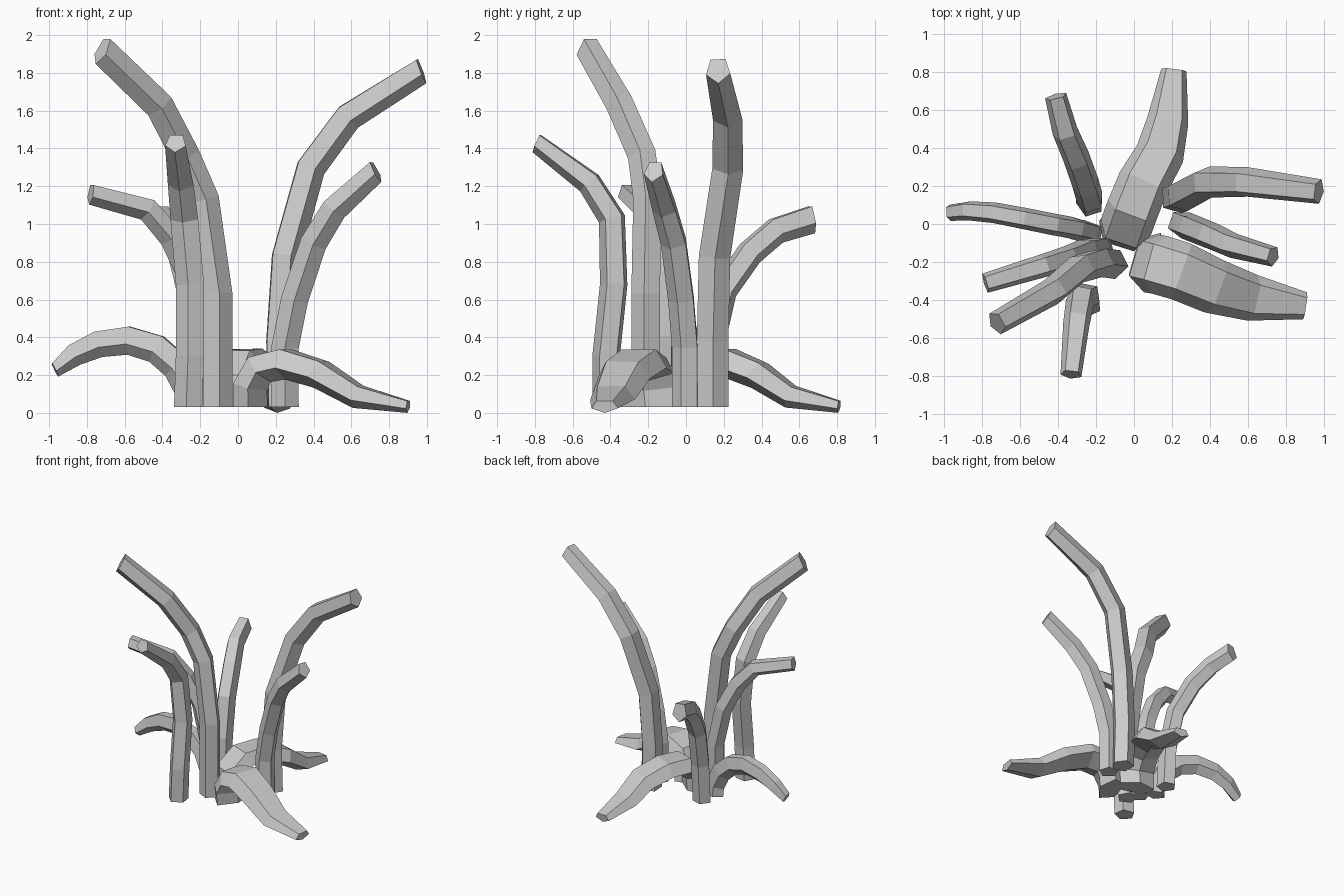
import bpy
import bmesh
from math import cos, sin, radians
from mathutils import Vector

cube = bpy.data.objects.get("Cube")
if cube:
    bpy.data.objects.remove(cube, do_unlink=True)

# Single plain grey
grey = bpy.data.materials.new("stem_grey")
grey.use_nodes = True
colour = (0.6, 0.6, 0.6, 1)
grey.diffuse_color = colour
grey.node_tree.nodes["Principled BSDF"].inputs["Base Color"].default_value = colour

SIDES = 5
UP = Vector((0, 0, 1))


def make_stem(name, path, base_size, tip_size):
    """Sweep a tapering five-sided section along a path.

    Sizes are (half width, half thickness); the flat side faces inward and up.
    """
    points = [Vector(p) for p in path]
    last = len(points) - 1
    heading = points[last] - points[0]
    heading.z = 0
    side = UP.cross(heading.normalized())
    bm = bmesh.new()
    rings = []
    for i, point in enumerate(points):
        # Average the neighbouring directions so each joint is mitred
        before = (point - points[max(i - 1, 0)]).normalized()
        after = (points[min(i + 1, last)] - point).normalized()
        tangent = UP if i == 0 else (before + after).normalized()
        if i == last:
            # The tip is cut nearer to upright than square across
            tangent.z *= 0.6
            tangent.normalize()
        across = (side - tangent * side.dot(tangent)).normalized()
        normal = tangent.cross(across)
        blend = (i / last) ** 5
        width = base_size[0] + (tip_size[0] - base_size[0]) * blend
        thick = base_size[1] + (tip_size[1] - base_size[1]) * blend
        ring = []
        for k in range(SIDES):
            angle = radians(54 + k * 360 / SIDES)
            co = point + across * cos(angle) * width + normal * sin(angle) * thick
            co.z = max(co.z, 0)
            ring.append(bm.verts.new(co))
        rings.append(ring)
    # Walls between rings, then both end caps
    for low, high in zip(rings, rings[1:]):
        for k in range(SIDES):
            n = (k + 1) % SIDES
            bm.faces.new((low[k], low[n], high[n], high[k]))
    bm.faces.new(rings[0][::-1])
    bm.faces.new(rings[last])
    bmesh.ops.recalc_face_normals(bm, faces=bm.faces)
    mesh = bpy.data.meshes.new(name)
    bm.to_mesh(mesh)
    bm.free()
    mesh.materials.append(grey)
    bpy.context.collection.objects.link(bpy.data.objects.new(name, mesh))


# Tall upright stems
make_stem("tall_right_stem", [
    (-.11, -.21, .03), (-.11, -.21, .63), (-.18, -.2, 1.13), (-.28, -.23, 1.36),
    (-.42, -.35, 1.63), (-.72, -.52, 1.92)], (.08, .082), (.065, .082))
make_stem("tall_left_stem", [
    (.23, .14, .03), (.22, .14, .38), (.25, .15, .83), (.38, .22, 1.3),
    (.58, .22, 1.57), (.97, .17, 1.815)], (.088, .085), (.068, .075))

# Medium stems bending outward
make_stem("medium_left_stem", [
    (.25, 0, .03), (.25, 0, .35), (.3, -.02, .6), (.4, -.06, .9),
    (.51, -.11, 1.08), (.73, -.17, 1.28)], (.075, .076), (.055, .065))
make_stem("medium_front_stem", [
    (-.26, -.42, .03), (-.25, -.42, .3), (-.25, -.38, .68), (-.28, -.39, 1.03),
    (-.3, -.51, 1.22), (-.33, -.79, 1.43)], (.08, .077), (.058, .055))
make_stem("medium_right_stem", [
    (-.17, -.13, .03), (-.18, -.13, .4), (-.25, -.14, .72), (-.35, -.18, .93),
    (-.48, -.22, 1.08), (-.78, -.31, 1.16)], (.068, .07), (.055, .058))
make_stem("medium_back_stem", [
    (-.23, .11, .03), (-.23, .13, .35), (-.25, .2, .65), (-.3, .34, .85),
    (-.36, .48, .97), (-.41, .67, 1.03)], (.075, .075), (.06, .08))

# Low arching stems
make_stem("low_right_stem", [
    (-.24, -.04, .03), (-.25, -.04, .12), (-.32, -.02, .25), (-.43, 0, .345),
    (-.58, .03, .39), (-.74, .06, .37), (-.87, .07, .31),
    (-.97, .06, .23)], (.06, .085), (.045, .042))

# Broad drooping stems that reach the ground
make_stem("broad_back_stem", [
    (-.06, -.05, .03), (-.05, -.04, .17), (-.01, .07, .265), (.05, .22, .27),
    (.14, .38, .205), (.18, .55, .09), (.21, .81, .035)], (.145, .088), (.07, .035))
make_stem("broad_front_stem", [
    (.07, -.19, .03), (.07, -.2, .14), (.12, -.21, .235), (.25, -.25, .265),
    (.43, -.33, .21), (.63, -.39, .09), (.9, -.43, .035)], (.165, .09), (.075, .035))
